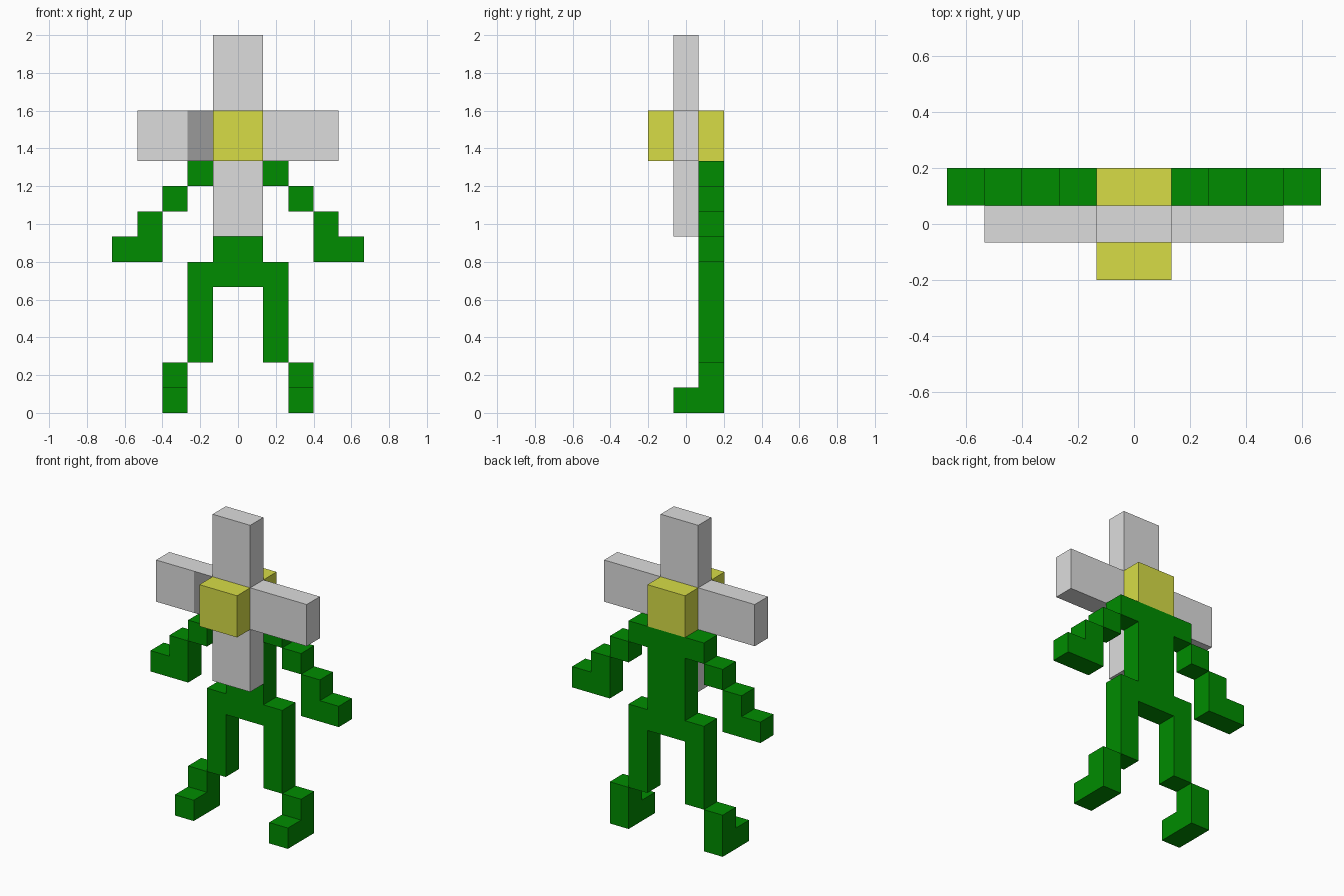
import bpy, bmesh

if "Cube" in bpy.data.objects:
    bpy.data.objects.remove(bpy.data.objects["Cube"])

U = 2 / 15                      # one block
Y_FRONT, Y_MID, Y_BACK, Y_END = -1.5, -0.5, 0.5, 1.5   # layer limits in blocks


def material(name, rgb):
    m = bpy.data.materials.new(name)
    m.diffuse_color = (*rgb, 1)
    m.use_nodes = True
    m.node_tree.nodes["Principled BSDF"].inputs["Base Color"].default_value = m.diffuse_color
    return m


GREY = material("petal grey", (0.72, 0.72, 0.72))
DARK = material("dark petal grey", (0.32, 0.32, 0.32))
YELLOW = material("centre yellow", (0.68, 0.72, 0.062))
GREEN = material("stem green", (0.0, 0.265, 0.0))


def extrude(name, mat, profile, start, end, axis="y"):
    """Extrude an outline along y (points are x, z) or along x (points are y, z)."""
    bm = bmesh.new()
    place = (lambda a, b, d: (a, d, b)) if axis == "y" else (lambda a, b, d: (d, a, b))
    face = bm.faces.new([bm.verts.new([c * U for c in place(a, b, start)]) for a, b in profile])
    moved = bmesh.ops.extrude_face_region(bm, geom=[face])["geom"]
    shift = place(0, 0, (end - start) * U)
    bmesh.ops.translate(bm, vec=shift, verts=[v for v in moved if isinstance(v, bmesh.types.BMVert)])
    bmesh.ops.recalc_face_normals(bm, faces=bm.faces)
    mesh = bpy.data.meshes.new(name)
    bm.to_mesh(mesh)
    bm.free()
    mesh.materials.append(mat)
    obj = bpy.data.objects.new(name, mesh)
    bpy.context.collection.objects.link(obj)
    return obj


def rect(x0, x1, z0, z1):
    return [(x0, z0), (x1, z0), (x1, z1), (x0, z1)]


# Flower head: a yellow core through all layers, ringed by grey petals
extrude("flower_centre", YELLOW, rect(-1, 1, 10, 12), Y_FRONT, Y_END)
extrude("top_petal", GREY, rect(-1, 1, 12, 15), Y_MID, Y_BACK)
extrude("bottom_petal", GREY, rect(-1, 1, 7, 10), Y_MID, Y_BACK)

# Shoulders, torso and upper legs share one outline
half = [(2, 10), (2, 9), (1, 9), (1, 6), (2, 6), (2, 2), (1, 2), (1, 5)]
extrude("body", GREEN, half + [(-x, z) for x, z in reversed(half)], Y_BACK, Y_END)

# Paired parts
for side, s in (("right", 1), ("left", -1)):
    def flip(points):
        return [(s * x, z) for x, z in points]

    petal = extrude(side + "_petal", GREY, flip(rect(1, 4, 10, 12)), Y_MID, Y_BACK)
    extrude(side + "_upper_arm", GREEN, flip(rect(2, 3, 8, 9)), Y_BACK, Y_END)
    # Forearm with the hand pointing outward
    extrude(side + "_forearm", GREEN,
            flip([(3, 6), (5, 6), (5, 7), (4, 7), (4, 8), (3, 8)]), Y_BACK, Y_END)
    # Shin with the foot pointing forward
    extrude(side + "_shin_and_foot", GREEN,
            [(Y_MID, 0), (Y_END, 0), (Y_END, 2), (Y_BACK, 2), (Y_BACK, 1), (Y_MID, 1)],
            2 * s, 3 * s, axis="x")

# Dark patch on the front of the left petal, next to the centre
petal.data.materials.append(DARK)
bm = bmesh.new()
bm.from_mesh(petal.data)
bmesh.ops.bisect_plane(bm, geom=bm.verts[:] + bm.edges[:] + bm.faces[:],
                       plane_co=(-2 * U, 0, 0), plane_no=(1, 0, 0))
bm.normal_update()
for f in bm.faces:
    if f.normal.y < -0.9 and f.calc_center_median().x > -2 * U:
        f.material_index = 1
bm.to_mesh(petal.data)
bm.free()
